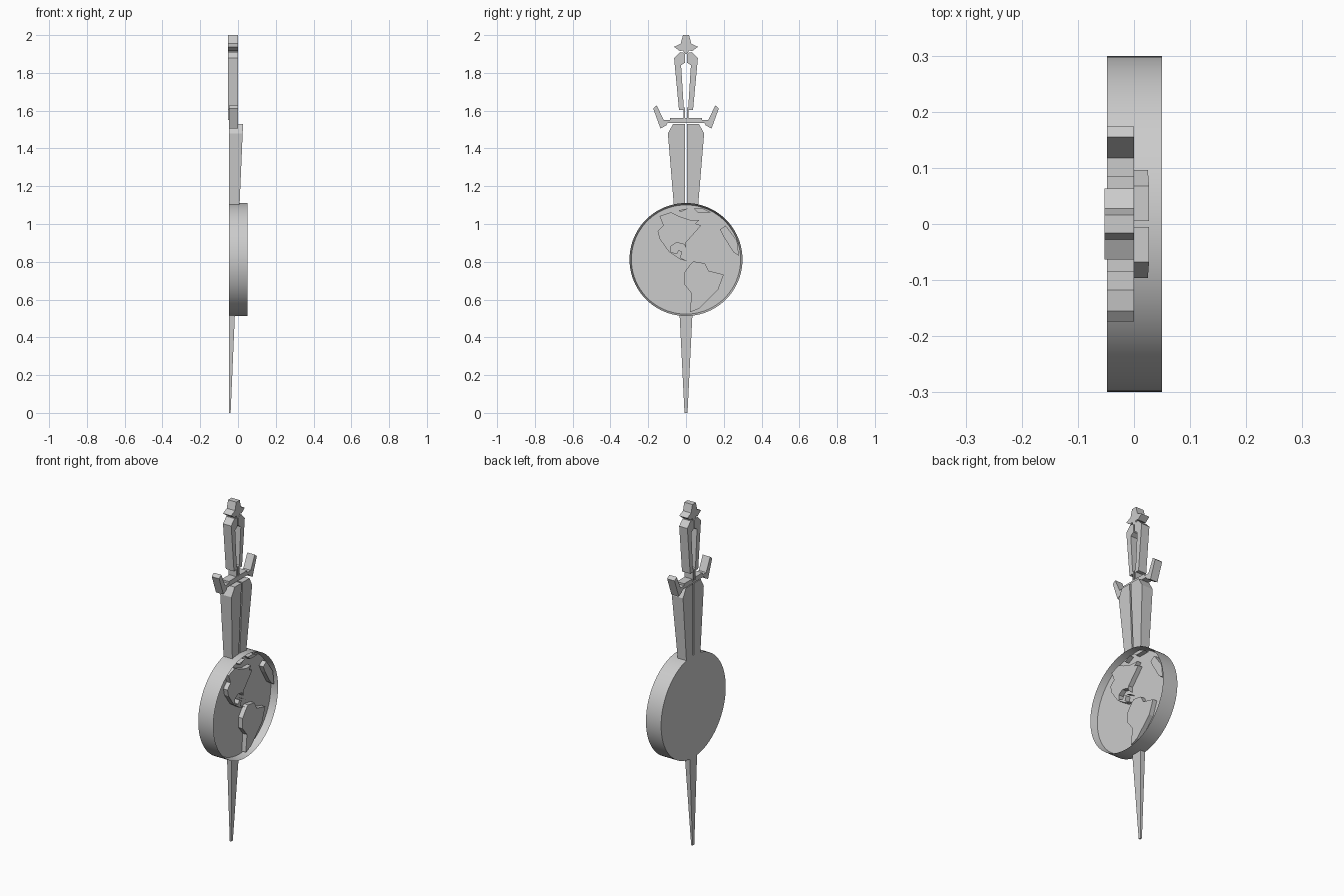
import bpy
import bmesh
from math import radians
from mathutils import Matrix, Vector

cube = bpy.data.objects.get("Cube")
if cube:
    bpy.data.objects.remove(cube, do_unlink=True)

grey = bpy.data.materials.new("plain grey")
grey.use_nodes = True
colour = (0.6, 0.6, 0.6, 1)
grey.diffuse_color = colour
grey.node_tree.nodes["Principled BSDF"].inputs["Base Color"].default_value = colour

BACK, GRIP_BACK = -0.048, -0.053
DISC_Z, DISC_R = 0.812, 0.299
FLOOR, LAND, RIM = 0.01, 0.037, 0.05


def finish(name, bm):
    bmesh.ops.recalc_face_normals(bm, faces=bm.faces[:])
    mesh = bpy.data.meshes.new(name)
    bm.to_mesh(mesh)
    bm.free()
    mesh.materials.append(grey)
    obj = bpy.data.objects.new(name, mesh)
    bpy.context.collection.objects.link(obj)
    return obj


def prism(name, outline, back, front):
    """Extrude a (y, z) outline along x; front is a function of height."""
    bm = bmesh.new()
    near = [bm.verts.new((front(z), y, z)) for y, z in outline]
    far = [bm.verts.new((back, y, z)) for y, z in outline]
    bm.faces.new(near)
    bm.faces.new(far[::-1])
    for i in range(len(near)):
        j = (i + 1) % len(near)
        bm.faces.new((near[i], far[i], far[j], near[j]))
    return finish(name, bm)


def mirrored(half):
    """Close a half outline with its reflection."""
    return half + [(-y, z) for y, z in reversed(half)]


def pair(name, outline, back, front):
    prism("back_" + name, outline, back, front)
    prism("front_" + name, [(-y, z) for y, z in outline], back, front)


def blade_front(z):
    return -0.039 + 0.043 * z


def flat_front(z):
    return 0.0


def land_front(z):
    return LAND


def land(name, outline):
    """Raised land mass, outlined in hundredths from the disc centre."""
    points = [(y / 100, DISC_Z + z / 100) for y, z in outline]
    prism(name, points, FLOOR - 0.005, land_front)


# Blade: solid tapering point, then two separate halves above the disc
prism("blade_point", mirrored([(0.008, 0), (0.062, 1.08)]), BACK, blade_front)
pair("blade_half", [(0.005, 1.06), (0.061, 1.06), (0.096, 1.48), (0.068, 1.53), (0.005, 1.53)],
     BACK, blade_front)

# Crossguard with upswept horns
prism("crossguard", mirrored([(0.098, 1.534), (0.105, 1.522), (0.135, 1.505), (0.174, 1.612),
                              (0.155, 1.628), (0.118, 1.55), (0.085, 1.55), (0.085, 1.562)]),
      BACK, flat_front)

# Split grip
pair("grip_half", [(0.005, 1.55), (0.013, 1.55), (0.013, 1.605), (0.037, 1.603), (0.063, 1.878),
                   (0.032, 1.91), (0.004, 1.905), (0.004, 1.855), (0.026, 1.84),
                   (0.012, 1.62), (0.005, 1.615)], GRIP_BACK, flat_front)

# Pommel
prism("pommel", mirrored([(0.006, 1.9), (0.016, 1.92), (0.032, 1.915), (0.063, 1.938),
                          (0.028, 1.955), (0.016, 2)]), GRIP_BACK, flat_front)

# Globe disc with a recessed face and thin rim
bm = bmesh.new()
turn = Matrix.Translation(((BACK + RIM) / 2, 0, DISC_Z)) @ Matrix.Rotation(radians(90), 4, "Y")
bmesh.ops.create_cone(bm, cap_ends=True, segments=96, radius1=DISC_R, radius2=DISC_R,
                      depth=RIM - BACK, matrix=turn)
face = max(bm.faces, key=lambda f: f.calc_center_median().x)
bmesh.ops.inset_region(bm, faces=[face], thickness=0.01)
for vert in face.verts:
    vert.co.x = FLOOR
disc = finish("globe_disc", bm)
bpy.context.view_layer.objects.active = disc
disc.select_set(True)
bpy.ops.object.shade_smooth_by_angle(angle=radians(30))
disc.select_set(False)

# Raised land masses
land("northern_continent", [
    (-14, 23), (-8, 25), (-4, 23), (2, 21), (7, 21), (5, 19), (8, 18), (0, 9), (0, 6),
    (-1, 8), (-5, 9), (-8, 7), (-8, 4), (-5, 3), (-4, 5), (-2, 4), (-3, 1), (1, -1),
    (-3, 0), (-9, 4), (-14, 11), (-15, 15), (-12, 18)])
land("southern_continent", [
    (2, -3), (4, -1), (10, -2), (12, -6), (20, -8), (17, -16), (7, -26), (2, -28),
    (3, -18), (-1, -13), (-1, -7)])
land("eastern_continent", [(20, 12), (25, 4), (28, 2), (27, 10), (21, 18), (18, 16)])
land("polar_island", [(4, 27), (9, 27), (13, 25), (6, 25)])
land("arctic_island", [(-4, 26), (1, 27), (-3, 25)])
land("southern_island", [(-2, 5), (2, 3), (0, 4)])
